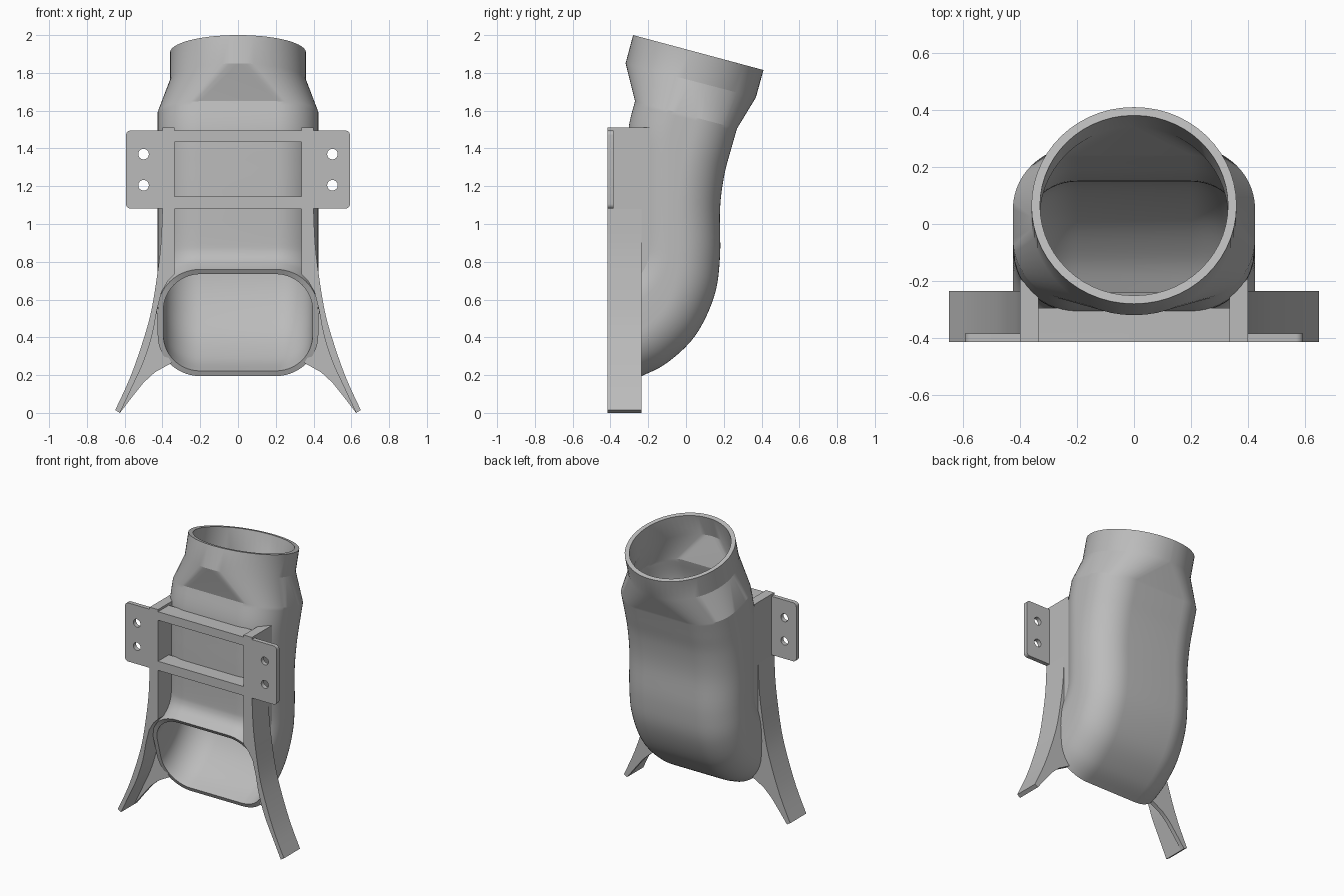
import bpy, bmesh, math
from mathutils import Vector

if "Cube" in bpy.data.objects:
    bpy.data.objects.remove(bpy.data.objects["Cube"])

grey = bpy.data.materials.new("plain_grey")
grey.use_nodes = True
COLOUR = (0.5, 0.5, 0.5, 1)
grey.diffuse_color = COLOUR
grey.node_tree.nodes["Principled BSDF"].inputs["Base Color"].default_value = COLOUR


def finish(obj, angle=30):
    obj.data.materials.clear()
    obj.data.materials.append(grey)
    bpy.ops.object.select_all(action='DESELECT')
    bpy.context.view_layer.objects.active = obj
    obj.select_set(True)
    bpy.ops.object.shade_smooth_by_angle(angle=math.radians(angle))
    return obj


def from_bmesh(name, bm):
    bmesh.ops.recalc_face_normals(bm, faces=bm.faces)
    mesh = bpy.data.meshes.new(name)
    bm.to_mesh(mesh)
    bm.free()
    obj = bpy.data.objects.new(name, mesh)
    bpy.context.collection.objects.link(obj)
    return obj


def prism(name, points, offset):
    """Extrude a flat outline along an offset."""
    bm = bmesh.new()
    face = bm.faces.new([bm.verts.new(p) for p in points])
    ext = bmesh.ops.extrude_face_region(bm, geom=[face])
    moved = [v for v in ext["geom"] if isinstance(v, bmesh.types.BMVert)]
    bmesh.ops.translate(bm, verts=moved, vec=offset)
    return finish(from_bmesh(name, bm))


def smooth_path(keys, steps=5):
    """Catmull-Rom interpolation through tuples of any length."""
    pts = [Vector(k) for k in keys]
    out = []
    for i in range(len(pts) - 1):
        a, b, c, d = pts[max(i - 1, 0)], pts[i], pts[i + 1], pts[min(i + 2, len(pts) - 1)]
        for s in range(steps):
            t = s / steps
            out.append(b + (c - a) * (t / 2) + (a * 2 - b * 5 + c * 4 - d) * (t * t / 2)
                       + (b * 3 - a - c * 3 + d) * (t ** 3 / 2))
    return out + [pts[-1]]


# Duct: each section is front point (y, z) and back point (y, z)
bend = smooth_path([
    (-.40, .76, -.235, .195), (-.37, .78, -.10, .265), (-.335, .81, .05, .41),
    (-.315, .85, .15, .62), (-.31, .91, .18, .83), (-.31, 1.1, .18, 1.08),
    (-.31, 1.3, .203, 1.26), (-.305, 1.5, .24, 1.4), (-.27, 1.65, .27, 1.505)])
sections = [(s, .425, .225) for s in bend]
sections += [((-.32, 1.85, .37, 1.67), .36, .36), ((-.28, 2.0, .41, 1.815), .36, .36)]


def ring(section, half_width, radius, seg=14):
    fy, fz, by, bz = section
    front, back = Vector((0, fy, fz)), Vector((0, by, bz))
    mid, half = (front + back) / 2, (back - front).length / 2
    across = (back - front).normalized()
    radius = min(radius, half)
    pts = []
    for q, (sx, sy) in enumerate([(1, 1), (-1, 1), (-1, -1), (1, -1)]):
        for k in range(seg + 1):
            a = (q + k / seg) * math.pi / 2
            x = sx * (half_width - radius) + radius * math.cos(a)
            v = sy * (half - radius) + radius * math.sin(a)
            pts.append(mid + across * v + Vector((x, 0, 0)))
    return pts


bm = bmesh.new()
rings = [[bm.verts.new(p) for p in ring(*s)] for s in sections]
for low, high in zip(rings, rings[1:]):
    n = len(low)
    for i in range(n):
        j = (i + 1) % n
        bm.faces.new((low[i], low[j], high[j], high[i]))
bmesh.ops.remove_doubles(bm, verts=bm.verts, dist=0.0008)
duct = from_bmesh("duct", bm)
wall = duct.modifiers.new("wall", 'SOLIDIFY')
wall.thickness = 0.03
wall.offset = -1
bpy.context.view_layer.objects.active = duct
bpy.ops.object.modifier_apply(modifier="wall")
finish(duct, 20)


# Mounting plate: rounded outline with a window and four screw holes
def add_spline(curve, pts):
    sp = curve.splines.new('POLY')
    sp.points.add(len(pts) - 1)
    for p, (x, z) in zip(sp.points, pts):
        p.co = (x, z, 0, 1)
    sp.use_cyclic_u = True


def rounded(cx, cz, w, h, r, seg=6):
    pts = []
    for q, (sx, sz) in enumerate([(1, 1), (-1, 1), (-1, -1), (1, -1)]):
        for k in range(seg + 1):
            a = (q + k / seg) * math.pi / 2
            pts.append((cx + sx * (w - r) + r * math.cos(a), cz + sz * (h - r) + r * math.sin(a)))
    return pts


curve = bpy.data.curves.new("mounting_plate", 'CURVE')
curve.dimensions = '2D'
curve.fill_mode = 'BOTH'
curve.extrude = 0.015
add_spline(curve, rounded(0, 1.288, .593, .207, .025))
add_spline(curve, [(-.335, 1.145), (.335, 1.145), (.335, 1.435), (-.335, 1.435)])
for x in (-.5, .5):
    for z in (1.205, 1.37):
        add_spline(curve, [(x + .028 * math.cos(a * math.pi / 12),
                            z + .028 * math.sin(a * math.pi / 12)) for a in range(24)])
plate = bpy.data.objects.new("mounting_plate", curve)
bpy.context.collection.objects.link(plate)
plate.location = (0, -.4, 0)
plate.rotation_euler = (math.pi / 2, 0, 0)
bpy.ops.object.select_all(action='DESELECT')
bpy.context.view_layer.objects.active = plate
plate.select_set(True)
bpy.ops.object.convert(target='MESH')
finish(bpy.context.view_layer.objects.active)

# Crossbars reaching back to the duct
for name, z, h in (("lower_crossbar", 1.08, .065), ("upper_crossbar", 1.435, .06)):
    prism(name, [(-.335, -.414, z), (.335, -.414, z), (.335, -.295, z), (-.335, -.295, z)], (0, 0, h))

# Side panels, flared legs and their gussets
outer = smooth_path([(.40, 1.08), (.408, .9), (.425, .75), (.457, .55), (.5, .39), (.57, .19), (.65, .015)], 3)
inner = smooth_path([(.625, 0), (.555, .15), (.5, .27), (.455, .41), (.43, .54)], 3)
inner = [tuple(p) for p in inner]
shoulder = [(.405, .64), (.37, .7), (.335, .735), (.335, .8), (.39, .82)]
leg = [tuple(p) for p in outer] + inner + shoulder
web = inner + [(.415, .45), (.40, .34), (.35, .265), (.44, .215), (.50, .16), (.56, .085)]
for side, s in (("left", 1), ("right", -1)):
    prism(side + "_panel", [(s * .335, -.415, .74), (s * .40, -.415, .74),
                            (s * .40, -.19, .74), (s * .335, -.255, .74)], (0, 0, .77))
    prism(side + "_leg", [(s * x, -.415, z) for x, z in leg], (0, .18, 0))
    prism(side + "_gusset", [(s * x, -.265, z) for x, z in web], (0, .03, 0))
